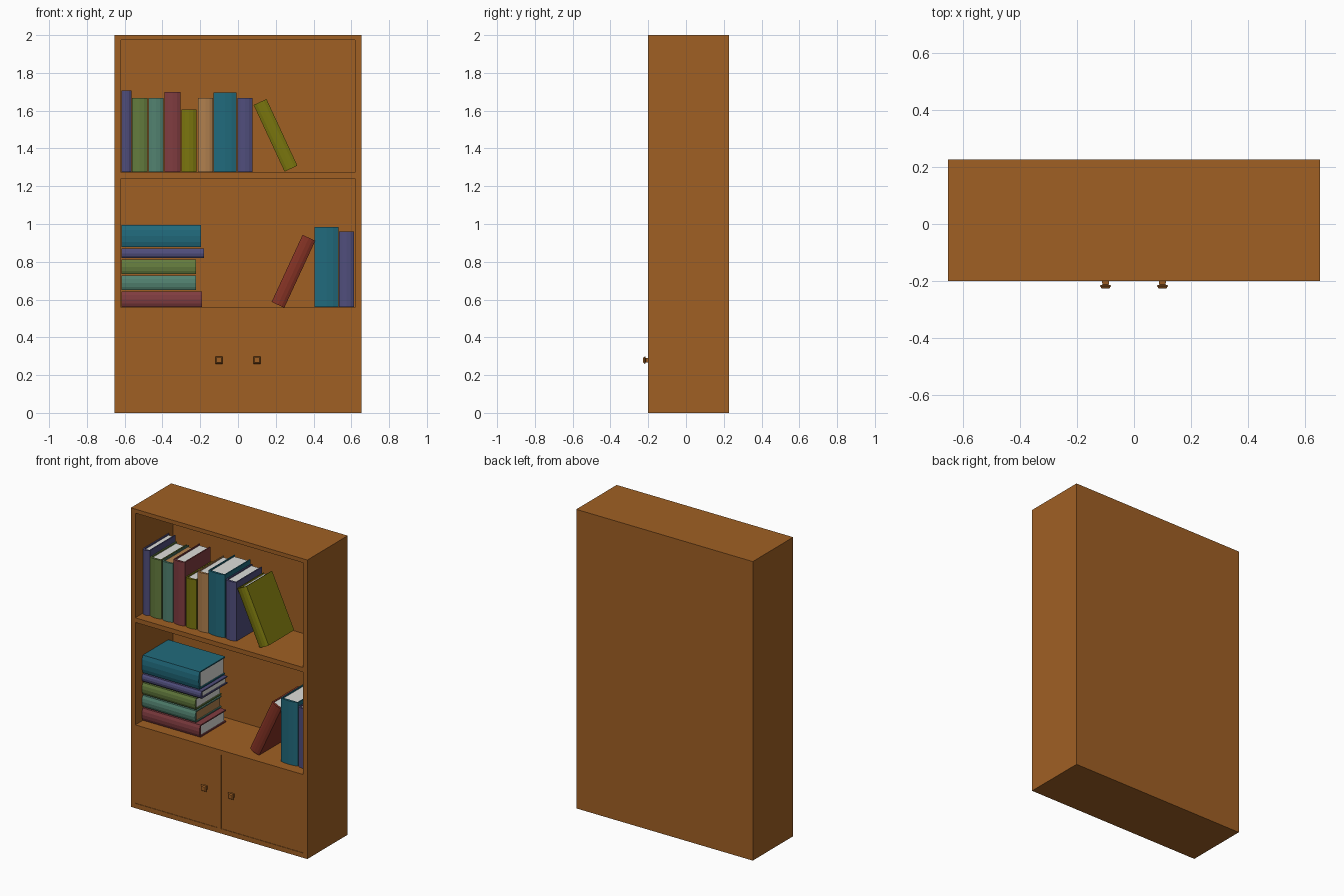
import bpy, bmesh, math

if "Cube" in bpy.data.objects:
    bpy.data.objects.remove(bpy.data.objects["Cube"])

def material(name, r, g, b):
    lin = [((c / 255 + 0.055) / 1.055) ** 2.4 for c in (r, g, b)]
    m = bpy.data.materials.new(name)
    m.diffuse_color = (*lin, 1)
    m.use_nodes = True
    m.node_tree.nodes["Principled BSDF"].inputs["Base Color"].default_value = m.diffuse_color
    return m

WOOD = material("wood", 160, 96, 36)
PAGES = material("pages", 222, 222, 218)
C = {
    "blue": material("blue", 33, 106, 124),
    "purple": material("purple", 80, 78, 124),
    "green": material("green", 100, 124, 62),
    "sea_green": material("sea_green", 82, 130, 112),
    "maroon": material("maroon", 128, 60, 64),
    "olive": material("olive", 122, 118, 14),
    "tan": material("tan", 176, 128, 78),
    "rust": material("rust", 132, 50, 36),
}

def finish(bm, name, *mats):
    bmesh.ops.recalc_face_normals(bm, faces=bm.faces[:])
    me = bpy.data.meshes.new(name)
    bm.to_mesh(me)
    bm.free()
    for m in mats:
        me.materials.append(m)
    ob = bpy.data.objects.new(name, me)
    bpy.context.collection.objects.link(ob)
    return ob

def add_box(bm, x0, x1, y0, y1, z0, z1, mat=0):
    vs = bmesh.ops.create_cube(bm, size=1)["verts"]
    for v in vs:
        v.co = (x1 if v.co.x > 0 else x0, y1 if v.co.y > 0 else y0, z1 if v.co.z > 0 else z0)
    for f in {f for v in vs for f in v.link_faces}:
        f.material_index = mat

FRONT, BACK, INNER = -0.2, 0.227, 0.2

# Cabinet body: a front grid whose open cells are pushed inward, outer rim pulled to the back
XS = [-0.653, -0.62, -0.015, 0.015, 0.62, 0.653]
ZS = [0, 0.032, 0.526, 0.557, 1.242, 1.273, 1.973, 2]
bm = bmesh.new()
grid = [[bm.verts.new((x, FRONT, z)) for z in ZS] for x in XS]
cells = {}
for i in range(len(XS) - 1):
    for j in range(len(ZS) - 1):
        cells[i, j] = bm.faces.new((grid[i][j], grid[i + 1][j], grid[i + 1][j + 1], grid[i][j + 1]))
rim = [e for e in bm.edges if e.is_boundary]
openings = [[(1, 1)], [(3, 1)], [(1, 3), (2, 3), (3, 3)], [(1, 5), (2, 5), (3, 5)]]
rim_geo = bmesh.ops.extrude_edge_only(bm, edges=rim)["geom"]
for v in rim_geo:
    if isinstance(v, bmesh.types.BMVert):
        v.co.y = BACK
bmesh.ops.contextual_create(bm, geom=[e for e in rim_geo if isinstance(e, bmesh.types.BMEdge)])
for region in openings:
    faces = [cells[c] for c in region]
    geo = bmesh.ops.extrude_face_region(bm, geom=faces)["geom"]
    for v in geo:
        if isinstance(v, bmesh.types.BMVert):
            v.co.y = INNER
    bmesh.ops.delete(bm, geom=[f for f in faces if f.is_valid], context="FACES")
bmesh.ops.dissolve_limit(bm, angle_limit=0.01, verts=bm.verts[:], edges=bm.edges[:])
finish(bm, "cabinet_body", WOOD)

# Doors and square flared knobs
for side, s in (("left", -1), ("right", 1)):
    bm = bmesh.new()
    xa, xb = sorted((s * 0.015, s * 0.62))
    add_box(bm, xa, xb, FRONT + 0.003, FRONT + 0.025, 0.032, 0.526)
    finish(bm, side + "_door", WOOD)
    bm = bmesh.new()
    rings = []
    for r, y in ((0.013, -0.195), (0.011, -0.213), (0.019, -0.216), (0.019, -0.219), (0.013, -0.227)):
        rings.append([bm.verts.new((s * 0.1 + a * r, y, 0.279 + b * r))
                      for a, b in ((-1, -1), (1, -1), (1, 1), (-1, 1))])
    for p, q in zip(rings, rings[1:]):
        for k in range(4):
            bm.faces.new((p[k], p[(k + 1) % 4], q[(k + 1) % 4], q[k]))
    bm.faces.new(rings[0])
    bm.faces.new(rings[-1])
    finish(bm, side + "_knob", WOOD)

# Book: C-shaped cover with a rounded spine, and a page block inside
def book(name, color, w, h, x, z, angle=0.0):
    bm = bmesh.new()
    h2, t, y0, y1 = w / 2, 0.008, -0.125, 0.145
    right = [(h2 - t, y0 + 0.006), (h2 - t, y1), (h2, y1), (h2, y0), (h2 * 0.55, y0 - 0.008)]
    left = [(-a, b) for a, b in reversed(right)]
    f = bm.faces.new([bm.verts.new((a, b, 0)) for a, b in right + [(0, y0 - 0.011)] + left])
    geo = bmesh.ops.extrude_face_region(bm, geom=[f])["geom"]
    bmesh.ops.translate(bm, vec=(0, 0, h), verts=[v for v in geo if isinstance(v, bmesh.types.BMVert)])
    add_box(bm, t - h2, h2 - t, y0 + 0.006, y1 - 0.008, 0.008, h - 0.008, 1)
    ob = finish(bm, name, C[color], C["tan"] if color == "sea_green" else PAGES)
    ob.location = (x, 0, z)
    ob.rotation_euler.y = math.radians(angle)

# Upright books: colour, left, right, shelf height, top
upright = [
    ("purple", -0.617, -0.565, 1.274, 1.708), ("green", -0.562, -0.479, 1.274, 1.668),
    ("sea_green", -0.473, -0.394, 1.274, 1.668), ("maroon", -0.389, -0.304, 1.274, 1.70),
    ("olive", -0.299, -0.22, 1.274, 1.605), ("tan", -0.212, -0.132, 1.274, 1.668),
    ("blue", -0.13, -0.008, 1.274, 1.695), ("purple", -0.003, 0.077, 1.274, 1.668),
    ("blue", 0.405, 0.532, 0.56, 0.985), ("purple", 0.534, 0.615, 0.56, 0.96),
]
for n, (c, a, b, z0, z1) in enumerate(upright):
    book(f"upright_book_{n + 1}", c, b - a, z1 - z0, (a + b) / 2, z0)

# Stacked books lying flat: colour, bottom, top, right end
stack = [
    ("maroon", 0.56, 0.642, -0.19), ("sea_green", 0.65, 0.727, -0.222),
    ("green", 0.735, 0.812, -0.222), ("purple", 0.82, 0.87, -0.18), ("blue", 0.878, 0.996, -0.196),
]
for n, (c, z0, z1, end) in enumerate(stack):
    book(f"stacked_book_{n + 1}", c, z1 - z0, end + 0.617, -0.617, (z0 + z1) / 2, 90)

# Leaning books
book("leaning_book_upper", "olive", 0.075, 0.389, 0.2805, 1.293, -24.9)
book("leaning_book_lower", "rust", 0.074, 0.391, 0.2115, 0.572, 24.8)
